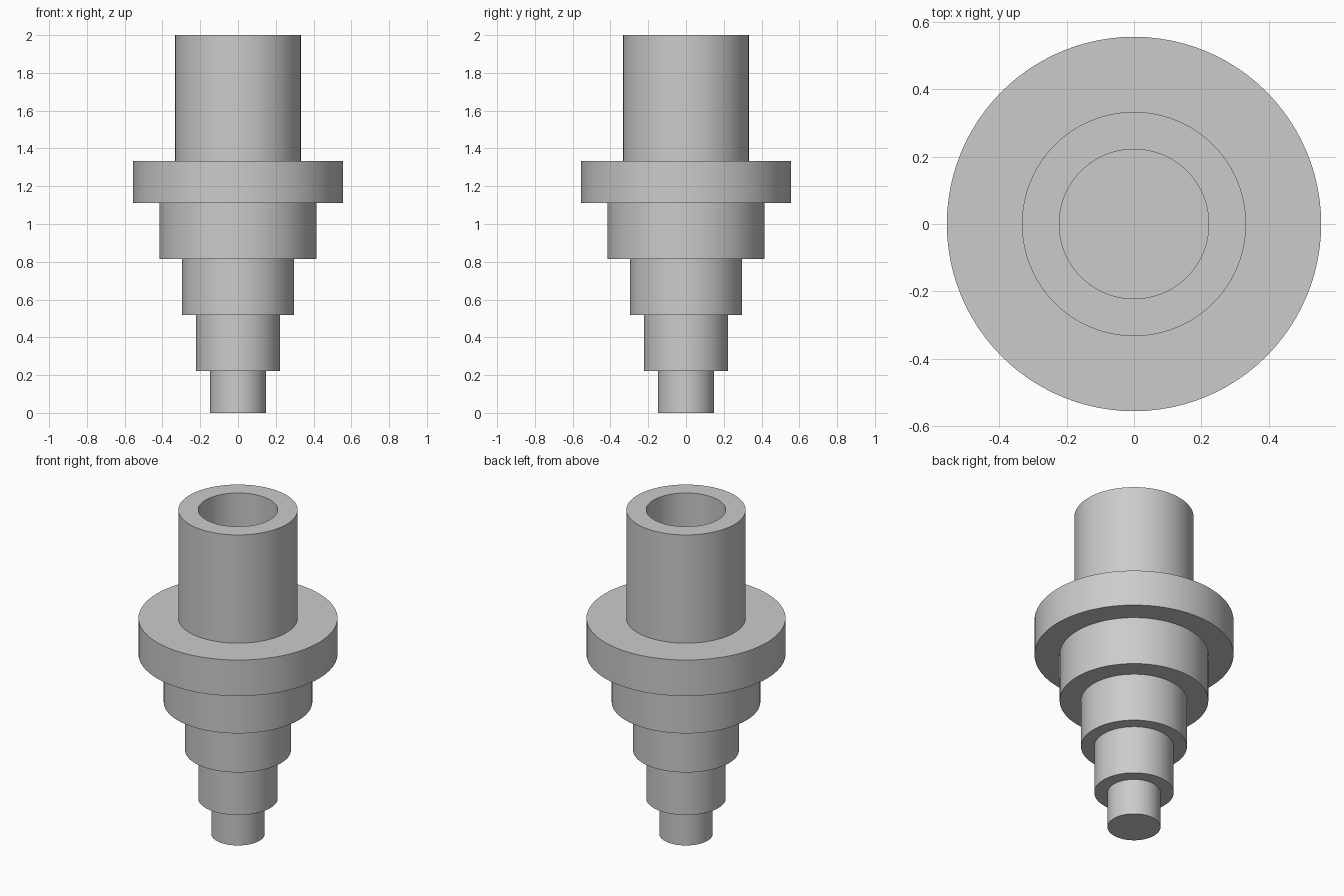
import bpy
import bmesh
import math
from mathutils import Matrix

cube = bpy.data.objects.get("Cube")
if cube:
    bpy.data.objects.remove(cube, do_unlink=True)

SEGMENTS = 96

grey = bpy.data.materials.new("plain grey")
grey.use_nodes = True
colour = (0.6, 0.6, 0.6, 1)
grey.diffuse_color = colour
grey.node_tree.nodes["Principled BSDF"].inputs["Base Color"].default_value = colour

# Stepped tail, flange, hollow socket: (radius, bottom, top) from the ground up
steps = [
    (0.148, 0, 0.222),
    (0.222, 0.222, 0.519),
    (0.296, 0.519, 0.815),
    (0.415, 0.815, 1.111),
    (0.556, 1.111, 1.333),
    (0.333, 1.333, 2),
]
profile = [(0, 0)]
for radius, bottom, top in steps:
    profile += [(radius, bottom), (radius, top)]
# Blind bore in the socket
profile += [(0.222, 2), (0.222, 1.333), (0, 1.333)]

# Revolve the outline about the vertical axis
bm = bmesh.new()
verts = [bm.verts.new((r, 0, z)) for r, z in profile]
edges = [bm.edges.new(pair) for pair in zip(verts, verts[1:])]
bmesh.ops.spin(bm, geom=verts + edges, cent=(0, 0, 0), axis=(0, 0, 1),
               angle=math.tau, steps=SEGMENTS, use_merge=True)
bmesh.ops.remove_doubles(bm, verts=bm.verts, dist=0.0001)
bmesh.ops.recalc_face_normals(bm, faces=bm.faces)

mesh = bpy.data.meshes.new("stepped_shaft")
bm.to_mesh(mesh)
bm.free()
mesh.materials.append(grey)
shaft = bpy.data.objects.new("stepped_shaft", mesh)
bpy.context.collection.objects.link(shaft)

# Smooth round walls with crisp step edges
bpy.ops.object.select_all(action="DESELECT")
shaft.select_set(True)
bpy.context.view_layer.objects.active = shaft
bpy.ops.object.shade_smooth_by_angle(angle=math.radians(30))
